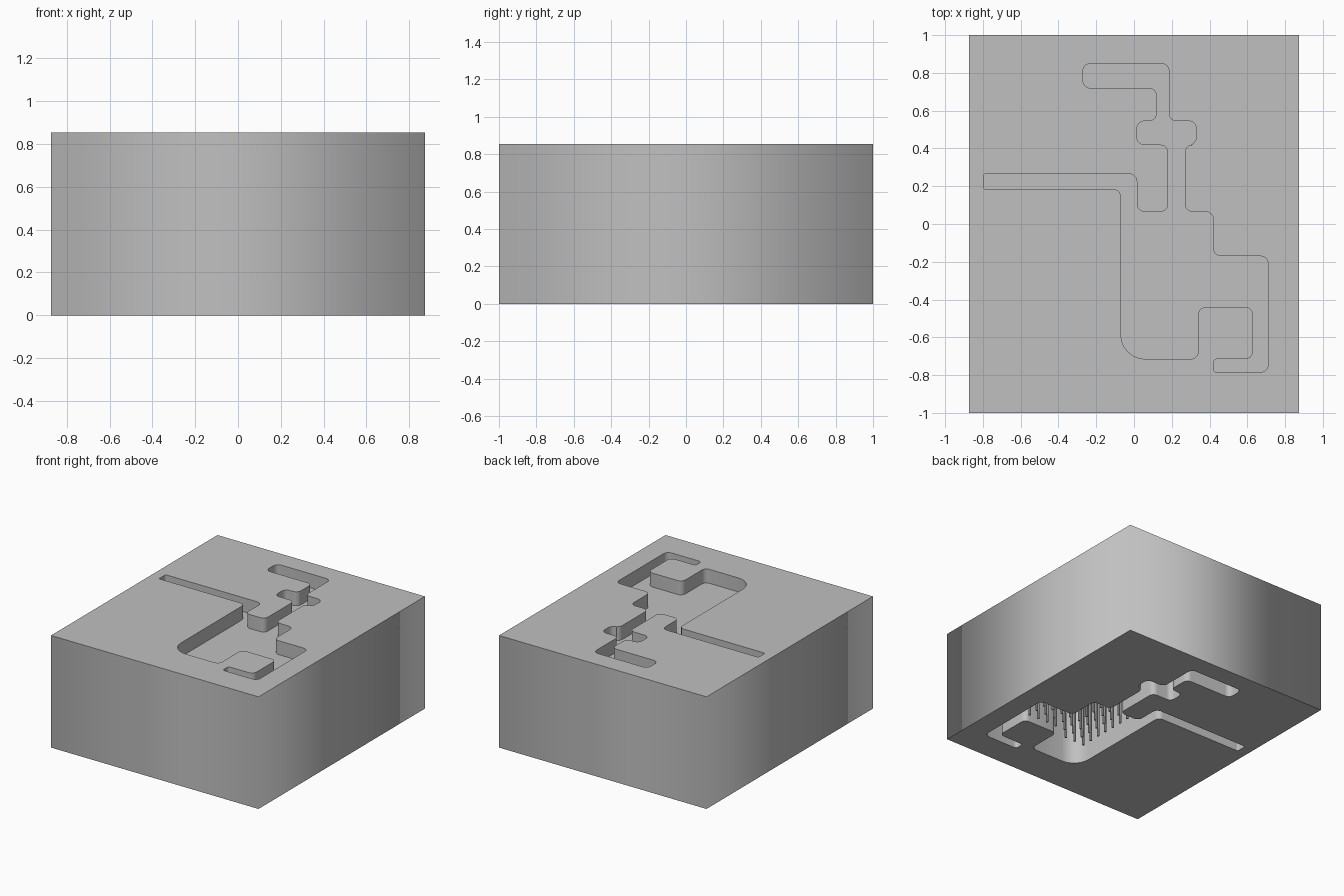
import bpy, bmesh
from mathutils import Vector

cube = bpy.data.objects.get("Cube")
if cube:
    bpy.data.objects.remove(cube, do_unlink=True)

HALF_X, HALF_Y, HEIGHT = 0.873, 1.0, 0.853
FLOOR_TOP, FLOOR_BOTTOM = 0.747, 0.72

grey = bpy.data.materials.new("light grey")
grey.use_nodes = True
grey.diffuse_color = (0.527, 0.527, 0.527, 1)
grey.node_tree.nodes["Principled BSDF"].inputs["Base Color"].default_value = grey.diffuse_color


def rounded(corners, steps=6):
    """Round each (x, y, radius) corner of a closed outline."""
    pts = []
    n = len(corners)
    for i, (x, y, r) in enumerate(corners):
        p = Vector((x, y))
        to_prev = (Vector(corners[i - 1][:2]) - p).normalized()
        to_next = (Vector(corners[(i + 1) % n][:2]) - p).normalized()
        centre = p + (to_prev + to_next) * r
        for k in range(steps + 1):
            t = k / steps
            # Sweep from one tangent point to the other
            a, b = -to_next, -to_prev
            d = a.slerp(b, t)
            pts.append(centre + d * r)
    return pts


def add_mesh(name, mesh):
    bm = bmesh.new()
    bm.from_mesh(mesh)
    bmesh.ops.remove_doubles(bm, verts=bm.verts, dist=0.0001)
    bmesh.ops.recalc_face_normals(bm, faces=bm.faces)
    bm.to_mesh(mesh)
    bm.free()
    mesh.materials.clear()
    mesh.materials.append(grey)
    mesh.name = name
    obj = bpy.data.objects.new(name, mesh)
    bpy.context.collection.objects.link(obj)
    return obj


def extrude_outlines(name, outlines, z0, z1):
    """Fill flat outlines (inner ones become holes) and give them height."""
    curve = bpy.data.curves.new(name, "CURVE")
    curve.dimensions = "2D"
    curve.fill_mode = "BOTH"
    curve.extrude = (z1 - z0) / 2
    for pts in outlines:
        spline = curve.splines.new("POLY")
        spline.points.add(len(pts) - 1)
        for sp, p in zip(spline.points, pts):
            sp.co = (p[0], p[1], 0, 1)
        spline.use_cyclic_u = True
    temp = bpy.data.objects.new(name + "_curve", curve)
    bpy.context.collection.objects.link(temp)
    bpy.context.view_layer.update()
    deps = bpy.context.evaluated_depsgraph_get()
    mesh = bpy.data.meshes.new_from_object(temp.evaluated_get(deps))
    bpy.data.objects.remove(temp, do_unlink=True)
    obj = add_mesh(name, mesh)
    obj.location.z = (z0 + z1) / 2
    return obj


# Channel outline: x, y, corner radius
R = 0.04
channel = rounded([
    (-.27, .85, R), (.185, .85, R), (.185, .545, R), (.33, .545, R),
    (.33, .42, R), (.27, .42, R), (.27, .065, R), (.42, .065, R),
    (.42, -.17, R), (.71, -.17, R), (.71, -.785, R), (.42, -.785, .02),
    (.42, -.715, .02), (.63, -.715, R), (.63, -.44, R), (.34, -.44, R),
    (.34, -.715, R), (-.07, -.715, .13), (-.07, .185, R), (-.795, .185, .01),
    (-.795, .265, .01), (.015, .265, R), (.015, .065, R), (.18, .065, R),
    (.18, .42, R), (.015, .42, R), (.015, .545, R), (.12, .545, R),
    (.12, .72, R), (-.27, .72, R),
])
rectangle = [(-HALF_X, -HALF_Y), (HALF_X, -HALF_Y), (HALF_X, HALF_Y), (-HALF_X, HALF_Y)]

# Solid block with the channel cut through it
extrude_outlines("block", [rectangle, channel], 0, HEIGHT)

# Thin floor closing the channel below the top
extrude_outlines("channel_floor", [channel], FLOOR_BOTTOM, FLOOR_TOP)

# Thin pins under the floor, on a grid over the wide part of the channel
bm = bmesh.new()
for i in range(8):
    for j in range(7):
        x, y = 0.09 + 0.08 * i, -0.445 + 0.08 * j
        beside_step = y > -0.19 and x > 0.4
        over_island = y < -0.42 and x > 0.32
        if beside_step or over_island:
            continue
        ring = bmesh.ops.create_cone(bm, cap_ends=True, segments=8, radius1=0.009,
                                     radius2=0.009, depth=FLOOR_BOTTOM)
        bmesh.ops.translate(bm, verts=ring["verts"], vec=(x, y, FLOOR_BOTTOM / 2))
pins = bpy.data.meshes.new("support_pins")
bm.to_mesh(pins)
bm.free()
add_mesh("support_pins", pins)
